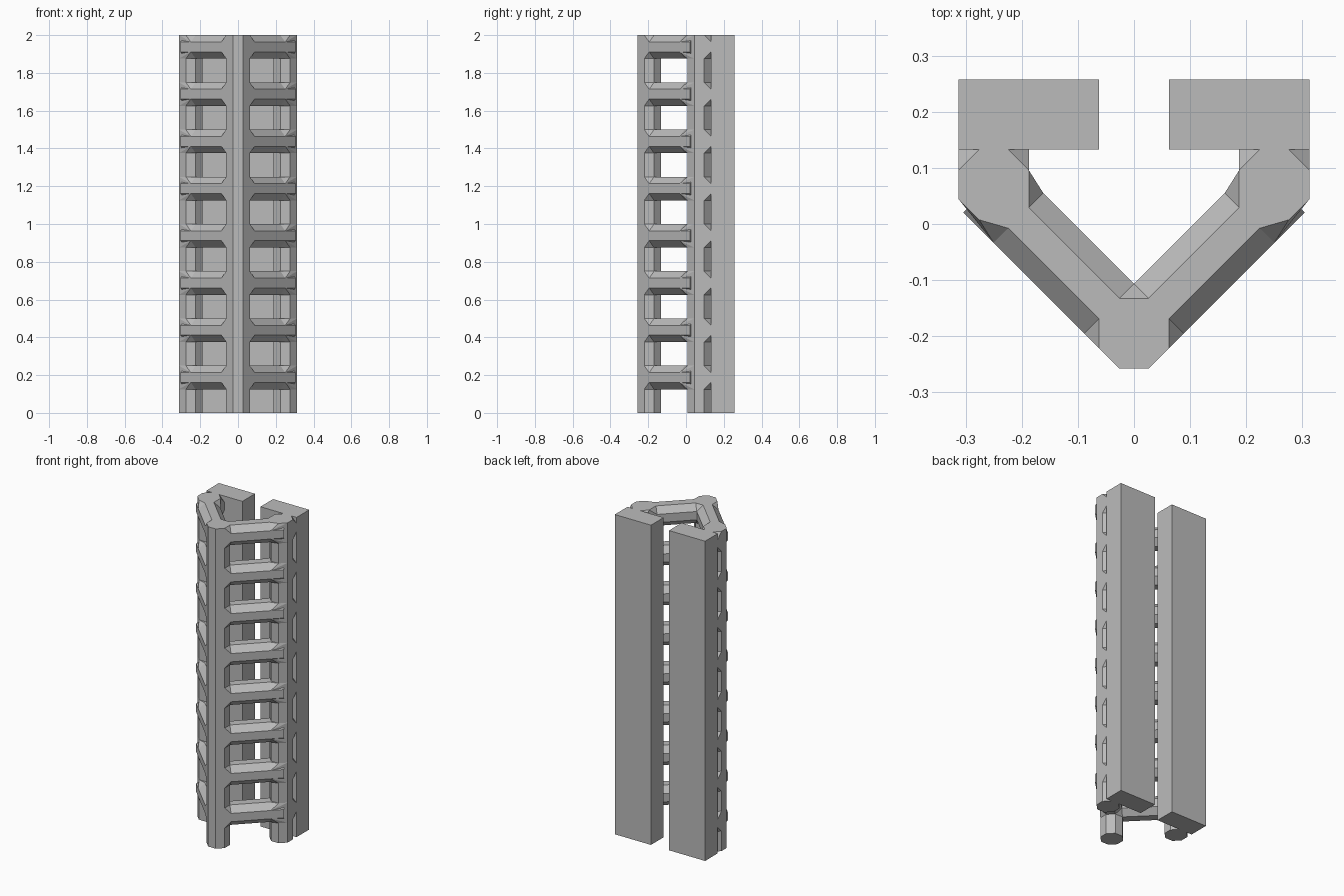
import bpy, bmesh, math
from mathutils import Vector

cube = bpy.data.objects.get("Cube")
if cube:
    bpy.data.objects.remove(cube)

# One plain grey finish
grey = bpy.data.materials.new("plain grey")
grey.use_nodes = True
grey.diffuse_color = (0.5, 0.5, 0.5, 1)
grey.node_tree.nodes["Principled BSDF"].inputs["Base Color"].default_value = (0.5, 0.5, 0.5, 1)

R = 0.0625                          # half thickness of every bar
FLAT = R * math.tan(math.pi / 8)    # half width of an octagon side
HEIGHT, PITCH = 2.0, 0.25
UP = Vector((0, 0, 1))
FRONT = Vector((0, -0.195, 0))
LEVELS = [PITCH * (i + 1) - R for i in range(8)]


def section(center, axis):
    """Octagon of points around center, square to axis."""
    u = axis.normalized()
    side = u.cross(UP) if abs(u.z) < 0.9 else Vector((1, 0, 0))
    other = u.cross(side)
    radius = R / math.cos(math.pi / 8)
    angles = [math.pi / 8 + i * math.pi / 4 for i in range(8)]
    return [center + radius * (math.cos(a) * side + math.sin(a) * other) for a in angles]


def add_hull(bm, points):
    """Add the convex solid around the points."""
    verts = [bm.verts.new(p) for p in points]
    result = bmesh.ops.convex_hull(bm, input=verts)
    spare = {v for v in result["geom_interior"] + result["geom_unused"]
             if isinstance(v, bmesh.types.BMVert)}
    bmesh.ops.delete(bm, geom=list(spare), context="VERTS")


def add_bar(bm, start, end):
    add_hull(bm, section(start, end - start) + section(end, end - start))


def finish(name, bm):
    bmesh.ops.dissolve_limit(bm, angle_limit=0.01, verts=bm.verts, edges=bm.edges)
    bmesh.ops.recalc_face_normals(bm, faces=bm.faces)
    mesh = bpy.data.meshes.new(name)
    bm.to_mesh(mesh)
    bm.free()
    mesh.materials.append(grey)
    obj = bpy.data.objects.new(name, mesh)
    bpy.context.collection.objects.link(obj)


def post(name, foot):
    bm = bmesh.new()
    add_bar(bm, foot, foot + UP * HEIGHT)
    finish(name, bm)


def gusset(bm, foot, joint, direction, z):
    """Flared joint between a post and a bar leaving it."""
    points = section(joint + UP * z + direction.normalized() * R, direction)
    for dz in (-R, R):
        points += section(foot + UP * (z + dz), UP)
    add_hull(bm, points)


post("front_post", FRONT)

for side, label in ((1, "left"), (-1, "right")):
    foot = Vector((0.25 * side, 0.07, 0))
    post(label + "_post", foot)

    # Diagonal rungs from the front post to the side post
    diagonal = Vector((side, 1, 0))
    joint = FRONT + diagonal * 0.25
    rungs = bmesh.new()
    joints = bmesh.new()
    back = Vector((0, 1, 0))
    for z in LEVELS:
        add_bar(rungs, FRONT + UP * z, joint + UP * z + diagonal * 0.01)
        gusset(joints, FRONT, FRONT, diagonal, z)
        gusset(joints, foot, joint, -diagonal, z)
        gusset(joints, foot, foot, back, z)
    finish(label + "_rungs", rungs)
    finish(label + "_joints", joints)

    # Solid rail behind the side post
    rail = bmesh.new()
    bmesh.ops.create_cube(rail, size=1)
    bmesh.ops.scale(rail, vec=(0.25, 0.125, HEIGHT), verts=rail.verts)
    bmesh.ops.translate(rail, vec=(0.1875 * side, 0.195, HEIGHT / 2), verts=rail.verts)
    finish(label + "_rail", rail)
